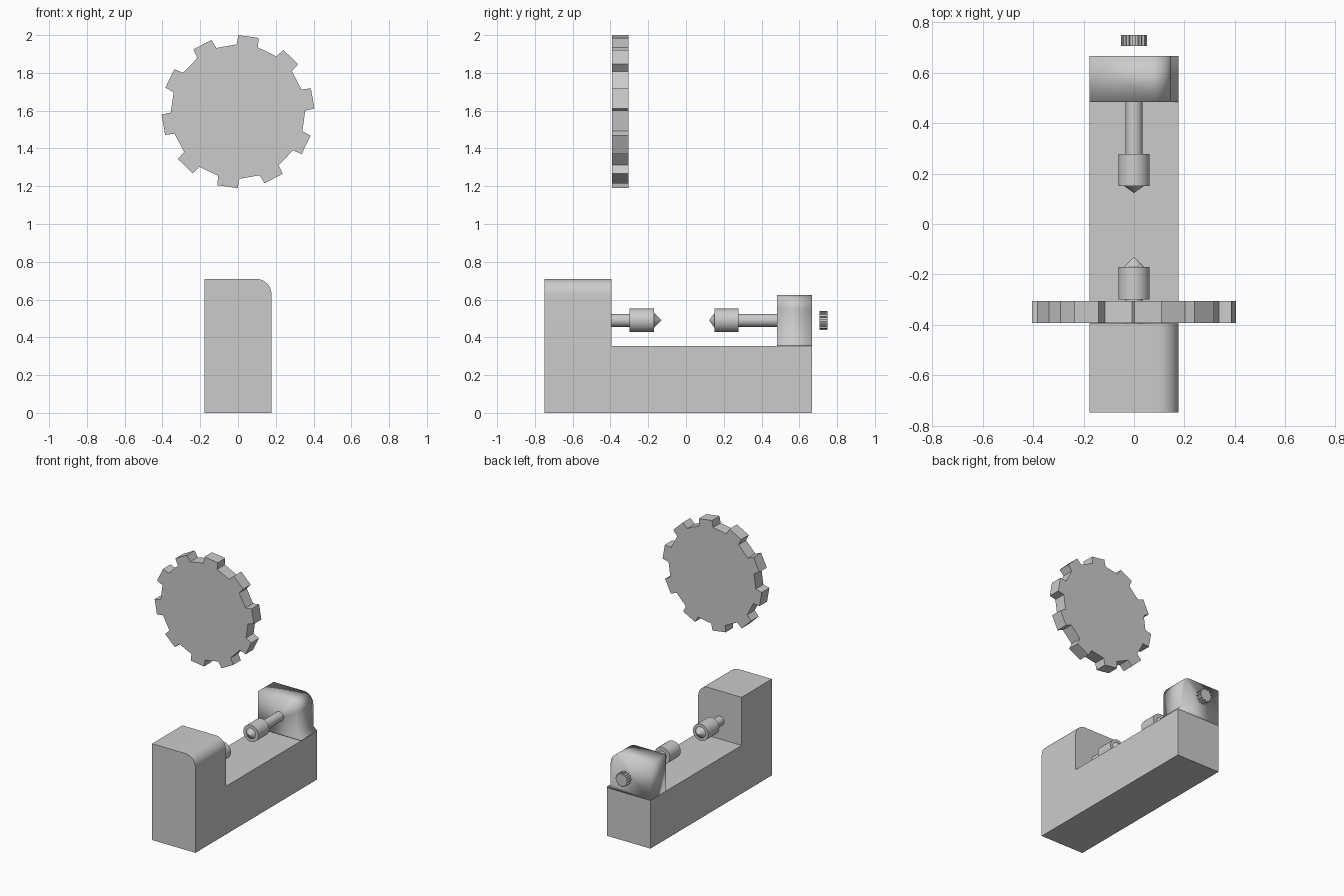
import bpy
from math import sin, cos, pi, radians

if "Cube" in bpy.data.objects:
    bpy.data.objects.remove(bpy.data.objects["Cube"])

AXIS_Z = 0.49   # height of the spindle line


def make(name, verts, faces, angle=30):
    me = bpy.data.meshes.new(name)
    me.from_pydata(verts, [], faces)
    ob = bpy.data.objects.new(name, me)
    bpy.context.collection.objects.link(ob)
    bpy.ops.object.select_all(action='DESELECT')
    ob.select_set(True)
    bpy.context.view_layer.objects.active = ob
    bpy.ops.object.mode_set(mode='EDIT')
    bpy.ops.mesh.select_all(action='SELECT')
    bpy.ops.mesh.normals_make_consistent(inside=False)
    bpy.ops.object.mode_set(mode='OBJECT')
    if angle:
        bpy.ops.object.shade_smooth_by_angle(angle=radians(angle))
    return ob


def extrude_y(name, pts, y0, y1, angle=30):
    """Extrude a closed x/z profile along y."""
    n = len(pts)
    verts = [(x, y, z) for y in (y0, y1) for x, z in pts]
    faces = [tuple(range(n)), tuple(range(n, 2 * n))]
    faces += [(i, (i + 1) % n, n + (i + 1) % n, n + i) for i in range(n)]
    return make(name, verts, faces, angle)


def lathe_y(name, prof, sides=24):
    """Revolve (radius, y) pairs about the spindle line."""
    k = len(prof)
    verts = [(r * cos(2 * pi * i / sides), y, AXIS_Z + r * sin(2 * pi * i / sides))
             for r, y in prof for i in range(sides)]
    faces = [tuple(range(sides)), tuple(range((k - 1) * sides, k * sides))]
    for j in range(k - 1):
        for i in range(sides):
            a, b = j * sides + i, j * sides + (i + 1) % sides
            faces.append((a, b, b + sides, a + sides))
    return make(name, verts, faces)


def corner(cx, cz, r, n=10):
    return [(cx + r * cos(pi / 2 * i / n), cz + r * sin(pi / 2 * i / n)) for i in range(n + 1)]


def gear_profile(cz, teeth, r_out, r_in, tip, root, phase):
    pts = []
    for t in range(teeth):
        a = phase + 360 / teeth * t
        for r, d in ((r_in, -root), (r_out, -tip), (r_out, tip), (r_in, root)):
            pts.append((r * cos(radians(a + d)), cz + r * sin(radians(a + d))))
    return pts


# bed and headstock, as one L-shaped casting with a rounded top edge
X, BED = 0.177, 0.355
top = [(-X, 0.71), (-X, BED), (-X, 0), (X, 0), (X, BED)] + corner(X - 0.082, 0.628, 0.082)
n = len(top)
bed = [1, 2, 3, 4]
verts = [(x, y, z) for y in (-0.748, -0.395) for x, z in top]
verts += [(top[i][0], 0.667, top[i][1]) for i in bed]
faces = [tuple(range(n)), tuple(n + i for i in range(n) if i not in (2, 3))]
faces += [(i, (i + 1) % n, n + (i + 1) % n, n + i) for i in range(n)]
far = [2 * n + i for i in range(4)]
near = [n + i for i in bed]
faces += [(near[i], near[(i + 1) % 4], far[(i + 1) % 4], far[i]) for i in range(4)]
faces.append(tuple(far))
make("bed_and_headstock", verts, faces)

# tailstock: softly shaded block with one rounded corner and a small foot
tail = [(-X, 0.625), (-X, BED), (X, BED), (X, 0.362), (0.147, 0.388)]
tail += corner(0.147 - 0.075, 0.55, 0.075)
extrude_y("tailstock", tail, 0.483, 0.667, 180)

# spindles with chucks and centre points
lathe_y("headstock_spindle", [(0.034, -0.40), (0.034, -0.30), (0.062, -0.30),
                              (0.062, -0.17), (0.041, -0.17), (0.0005, -0.13)])
lathe_y("tailstock_spindle", [(0.034, 0.49), (0.034, 0.277), (0.062, 0.277),
                              (0.062, 0.15), (0.038, 0.15), (0.0005, 0.123)])

# ribbed tailstock knob
extrude_y("tailstock_knob", gear_profile(AXIS_Z, 12, 0.051, 0.042, 7, 9, 0),
          0.706, 0.75, 0)

# toothed wheel above the bed
extrude_y("toothed_wheel", gear_profile(1.595, 10, 0.405, 0.356, 7.7, 9.2, 82),
          -0.393, -0.305, 0)
